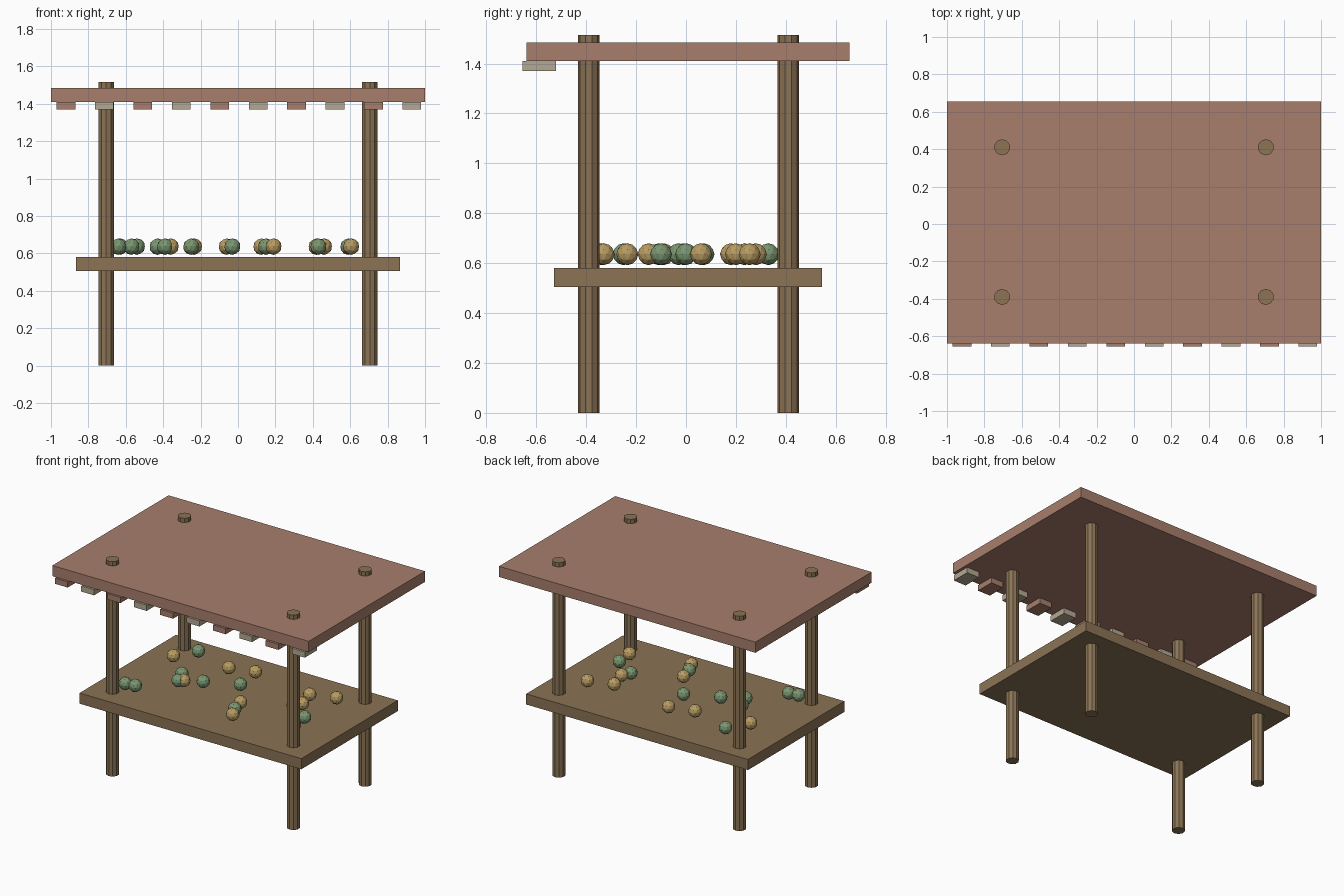
import bpy
import bmesh
from mathutils import Matrix, Vector

start_cube = bpy.data.objects.get("Cube")
if start_cube:
    bpy.data.objects.remove(start_cube, do_unlink=True)


def material(name, hex_code):
    """Flat material from an sRGB hex code, stored as linear."""
    rgb = [c / 255 for c in bytes.fromhex(hex_code)]
    linear = [((c + 0.055) / 1.055) ** 2.4 for c in rgb] + [1]
    mat = bpy.data.materials.new(name)
    mat.use_nodes = True
    mat.diffuse_color = linear
    bsdf = next(n for n in mat.node_tree.nodes if n.type == "BSDF_PRINCIPLED")
    bsdf.inputs["Base Color"].default_value = linear
    bsdf.inputs["Roughness"].default_value = 0.9
    return mat


wood = material("brown wood", "8B7355")
brick = material("brick red", "A87E6C")
pale = material("pale cloth", "B5A993")
ochre = material("ochre fruit", "B89C62")
green = material("green fruit", "7A9670")


def add_object(name, bm, mat):
    mesh = bpy.data.meshes.new(name)
    bm.to_mesh(mesh)
    bm.free()
    mesh.materials.append(mat)
    obj = bpy.data.objects.new(name, mesh)
    bpy.context.collection.objects.link(obj)
    return obj


def box(name, low, high, mat):
    low, high = Vector(low), Vector(high)
    bm = bmesh.new()
    place = Matrix.Translation((low + high) / 2) @ Matrix.Diagonal((*(high - low), 1))
    bmesh.ops.create_cube(bm, size=1, matrix=place)
    return add_object(name, bm, mat)


def post(name, x, y, radius, height):
    bm = bmesh.new()
    bmesh.ops.create_cone(bm, cap_ends=True, segments=10, radius1=radius, radius2=radius,
                          depth=height, matrix=Matrix.Translation((x, y, height / 2)))
    return add_object(name, bm, wood)


def ball(name, x, y, mat):
    bm = bmesh.new()
    bmesh.ops.create_icosphere(bm, subdivisions=2, radius=0.044,
                               matrix=Matrix.Translation((x, y, 0.636)))
    return add_object(name, bm, mat)


# Table top and roof
box("counter", (-0.865, -0.53, 0.505), (0.865, 0.545, 0.58), wood)
box("roof", (-1, -0.64, 1.41), (1, 0.655, 1.485), brick)

# Four posts running through both slabs
for depth, y in (("front", -0.39), ("back", 0.41)):
    for side, x in (("right", -0.705), ("left", 0.705)):
        post(f"{depth}_{side}_post", x, y, 0.043, 1.515)

# Alternating valance tabs under the front edge of the roof
for i in range(10):
    x = -0.92 + 0.2055 * i
    box(f"valance_tab_{i + 1}", (x - 0.05, -0.655, 1.37), (x + 0.05, -0.52, 1.41),
        pale if i % 2 else brick)

# Fruit scattered on the counter
green_spots = [(-.64, -.34), (-.57, -.33), (-.54, .33), (-.43, -.01), (-.39, -.11),
               (-.25, -.03), (-.03, .07), (.15, -.25), (.43, 0), (.59, -.1)]
ochre_spots = [(-.63, .18), (-.36, -.09), (-.235, .235), (-.06, .28), (.125, -.15),
               (.19, -.33), (.42, .2), (.46, .06), (.59, .255), (.605, -.235)]
for label, spots, mat in (("green", green_spots, green), ("ochre", ochre_spots, ochre)):
    for i, (x, y) in enumerate(spots):
        ball(f"{label}_fruit_{i + 1}", x, y, mat)
